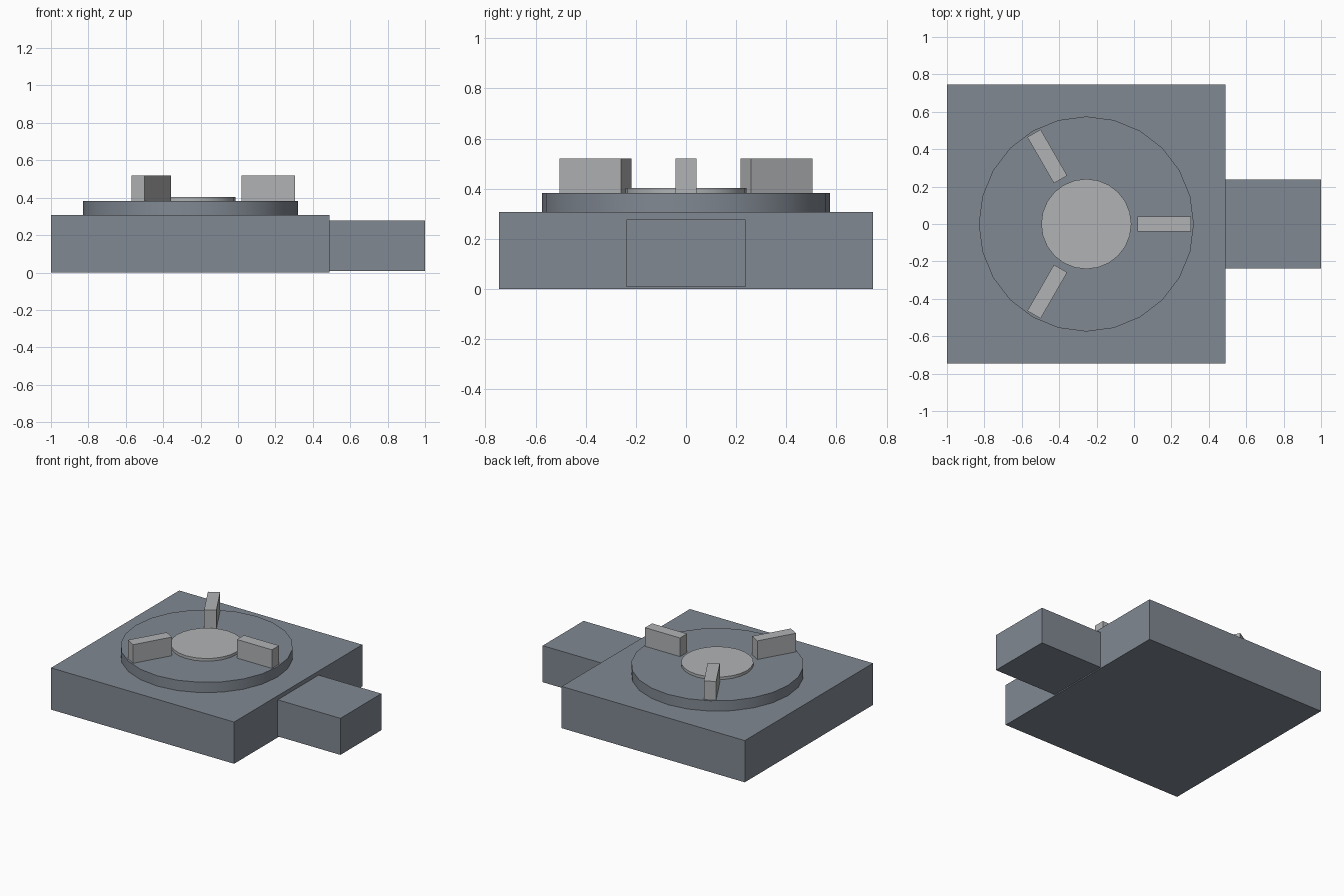
import bpy
import math
from mathutils import Matrix, Vector

cube = bpy.data.objects.get("Cube")
if cube:
    bpy.data.objects.remove(cube, do_unlink=True)


def material(name, rgb):
    mat = bpy.data.materials.new(name)
    mat.use_nodes = True
    color = (*rgb, 1)
    mat.diffuse_color = color
    mat.node_tree.nodes["Principled BSDF"].inputs["Base Color"].default_value = color
    return mat


steel = material("blue grey steel", (0.22, 0.25, 0.29))
bright = material("bright metal", (0.44, 0.45, 0.46))


def box(name, low, high, mat):
    low, high = Vector(low), Vector(high)
    bpy.ops.mesh.primitive_cube_add(size=1, location=(low + high) / 2)
    obj = bpy.context.object
    obj.name = name
    obj.data.transform(Matrix.Diagonal((*(high - low), 1)))
    obj.data.materials.append(mat)
    return obj


def disc(name, sides, radius, low, high, mat):
    bpy.ops.mesh.primitive_cylinder_add(
        vertices=sides, radius=radius, depth=high - low,
        location=(centre_x, 0, (low + high) / 2))
    obj = bpy.context.object
    obj.name = name
    obj.data.materials.append(mat)
    bpy.ops.object.shade_smooth_by_angle(angle=math.radians(35))
    return obj


centre_x = -0.255
plate_top = 0.383

# Square body and side motor block
box("base_body", (-1, -0.745, 0), (0.49, 0.745, 0.307), steel)
box("side_block", (0.49, -0.238, 0.008), (1, 0.238, 0.277), steel)

# Round turntable with raised hub
disc("turntable", 24, 0.575, 0.307, plate_top, steel)
disc("hub", 24, 0.241, plate_top, 0.403, bright)

# Three radial clamping jaws
for i in range(3):
    jaw = box(f"jaw_{i + 1}", (0.275, -0.041, plate_top), (0.56, 0.041, 0.52), bright)
    turn = Matrix.Rotation(i * math.tau / 3, 4, "Z")
    jaw.matrix_world = Matrix.Translation((centre_x, 0, 0)) @ turn @ Matrix.Translation(jaw.location)
